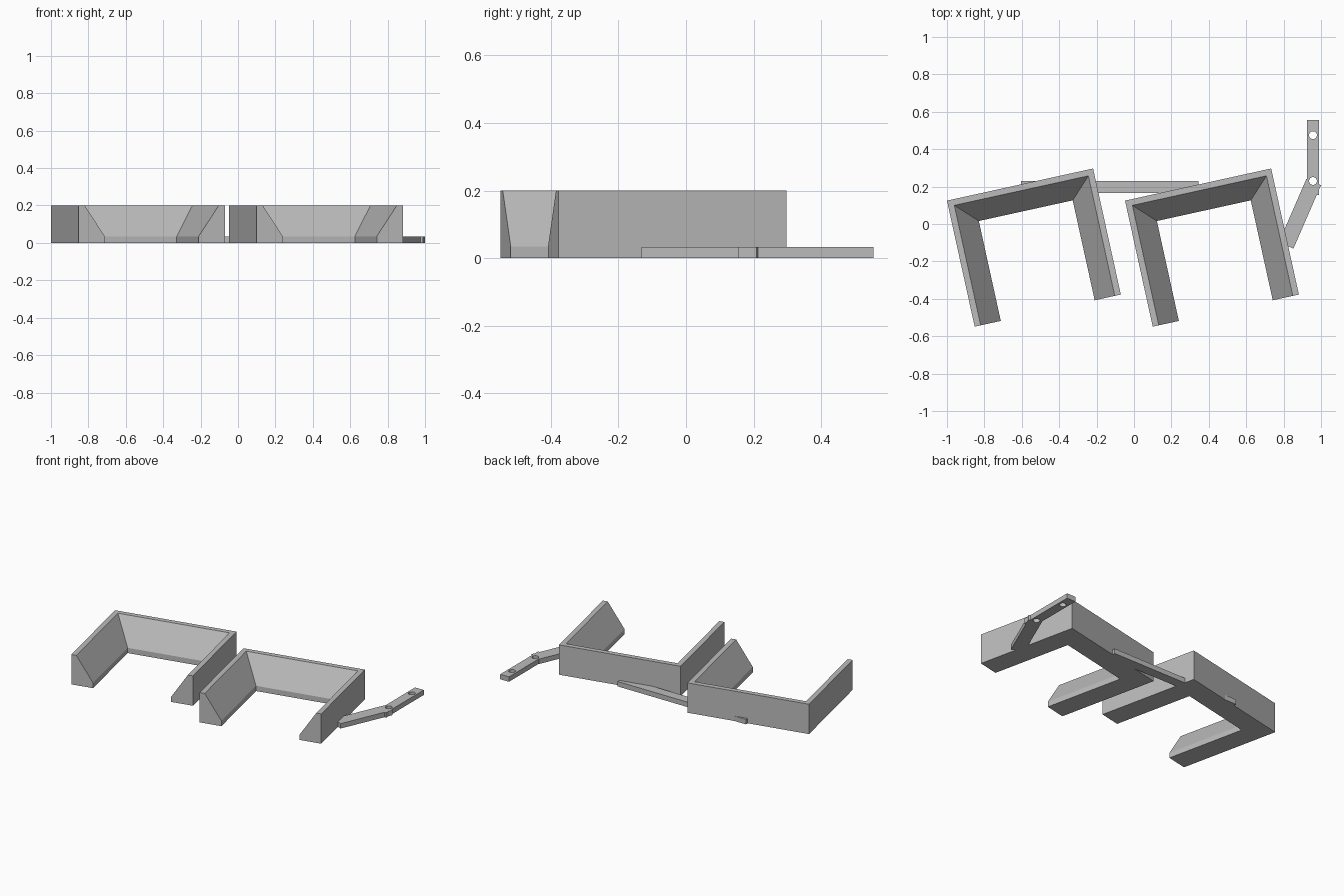
import bpy, bmesh
from math import radians
from mathutils import Matrix, Vector

cube = bpy.data.objects.get("Cube")
if cube:
    bpy.data.objects.remove(cube, do_unlink=True)

grey = bpy.data.materials.new("plain grey")
grey.use_nodes = True
colour = (0.5, 0.5, 0.5, 1)
grey.diffuse_color = colour
grey.node_tree.nodes["Principled BSDF"].inputs["Base Color"].default_value = colour


def make_object(name, bm, matrix):
    bmesh.ops.recalc_face_normals(bm, faces=bm.faces)
    bm.transform(matrix)
    mesh = bpy.data.meshes.new(name)
    bm.to_mesh(mesh)
    bm.free()
    mesh.materials.append(grey)
    obj = bpy.data.objects.new(name, mesh)
    bpy.context.collection.objects.link(obj)
    return obj


def placed(x, y, degrees):
    return Matrix.Translation((x, y, 0)) @ Matrix.Rotation(radians(degrees), 4, 'Z')


# U-shaped wall: a sloped profile swept along three mitred sides
WIDTH, DEPTH = 0.80, 0.69
PROFILE = [(0, 0), (0, 0.2), (0.033, 0.2), (0.143, 0.035), (0.143, 0)]


def bracket(name, x, y):
    bm = bmesh.new()
    rings = [[], [], [], []]
    for inset, z in PROFILE:
        path = [(inset, -DEPTH), (inset, -inset),
                (WIDTH - inset, -inset), (WIDTH - inset, -DEPTH)]
        for ring, (px, py) in zip(rings, path):
            ring.append(bm.verts.new((px, py, z)))
    n = len(PROFILE)
    for a, b in zip(rings, rings[1:]):
        for i in range(n):
            j = (i + 1) % n
            bm.faces.new((a[i], a[j], b[j], b[i]))
    bm.faces.new(rings[0])
    bm.faces.new(rings[-1])
    return make_object(name, bm, placed(x, y, 12.4))


# Flat link bar centred on a point
THICK = 0.033


def bar(name, x, y, length, width, degrees):
    bm = bmesh.new()
    bmesh.ops.create_cube(bm, size=1)
    bm.transform(Matrix.Translation((0, 0, THICK / 2))
                 @ Matrix.Diagonal((length, width, THICK, 1)))
    return make_object(name, bm, placed(x, y, degrees))


def drill(obj, x, y, radius=0.021):
    bm = bmesh.new()
    bmesh.ops.create_cone(bm, cap_ends=True, segments=32,
                          radius1=radius, radius2=radius, depth=0.2)
    cutter = make_object("hole_cutter", bm, placed(x, y, 0))
    cutter.hide_render = True
    mod = obj.modifiers.new("hole", 'BOOLEAN')
    mod.operation = 'DIFFERENCE'
    mod.solver = 'EXACT'
    mod.object = cutter
    bpy.context.view_layer.update()
    graph = bpy.context.evaluated_depsgraph_get()
    cut = bpy.data.meshes.new_from_object(obj.evaluated_get(graph))
    obj.modifiers.clear()
    obj.data = cut
    bpy.data.objects.remove(cutter, do_unlink=True)


# Two matching brackets side by side
for name, x in (("right_bracket", -1.0), ("left_bracket", -0.048)):
    bracket(name, x, 0.125)

# Long bar joining the brackets
bar("connecting_bar", -0.13, 0.198, 0.95, 0.065, 0)

# Hinged arm at the side
crank = bar("crank_arm", 0.957, 0.355, 0.40, 0.065, 90)
drill(crank, 0.957, 0.475)
drill(crank, 0.957, 0.23)

# Slanted arm, placed from its outer end corner
length, width, tilt = 0.37, 0.085, 66.5
turn = Matrix.Rotation(radians(tilt), 3, 'Z')
centre = Vector((1.0, 0.208, 0)) - turn @ Vector((length / 2, -width / 2, 0))
slant = bar("slanted_arm", centre.x, centre.y, length, width, tilt)
drill(slant, 0.957, 0.23)
